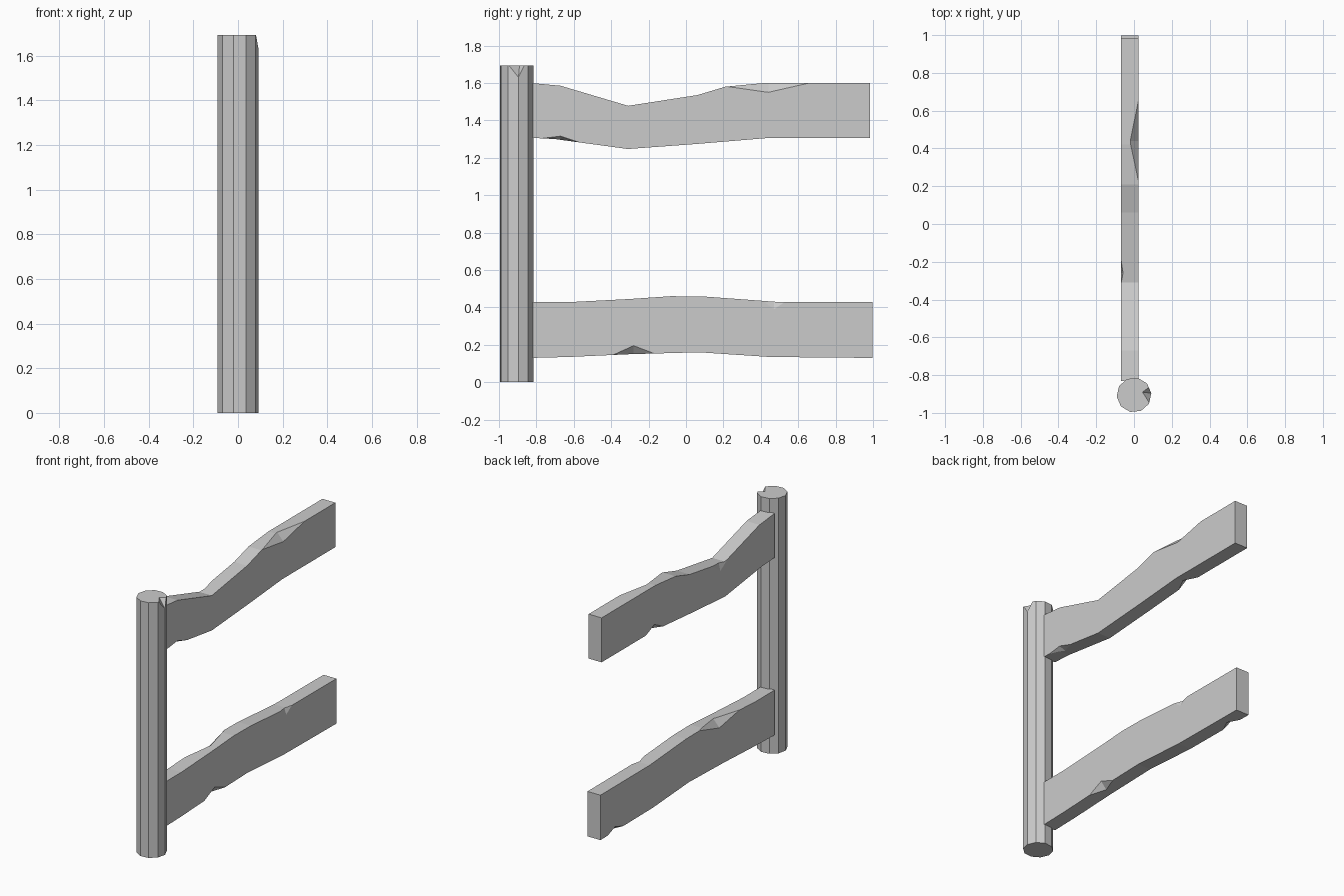
import bpy, bmesh, math
from mathutils import Vector

if "Cube" in bpy.data.objects:
    bpy.data.objects.remove(bpy.data.objects["Cube"])

X0, X1 = -0.07, 0.025  # rail thickness range


def make_object(name, bm):
    bmesh.ops.recalc_face_normals(bm, faces=bm.faces)
    mesh = bpy.data.meshes.new(name)
    bm.to_mesh(mesh)
    bm.free()
    ob = bpy.data.objects.new(name, mesh)
    bpy.context.collection.objects.link(ob)
    return ob


def carve(ob, chips):
    """Cut wedge chips; each is (edge end, edge end, point on cap, point on side)."""
    bm = bmesh.new()
    for chip in chips:
        a, b, p, q = (Vector(v) for v in chip)
        m = (p + q) / 2
        pts = [m + (a - m) * 1.6, m + (b - m) * 1.6, p + (p - q), q + (q - p)]
        vs = [bm.verts.new(v) for v in pts]
        for i, j, k in ((0, 1, 2), (0, 1, 3), (0, 2, 3), (1, 2, 3)):
            bm.faces.new((vs[i], vs[j], vs[k]))
    cutter = make_object("chip_cutter", bm)
    cutter.hide_render = True
    mod = ob.modifiers.new("chips", 'BOOLEAN')
    mod.operation = 'DIFFERENCE'
    mod.solver = 'EXACT'
    mod.object = cutter
    bpy.context.view_layer.objects.active = ob
    bpy.ops.object.modifier_apply(modifier=mod.name)
    bpy.data.objects.remove(cutter)


def height(profile, y):
    for (y0, z0), (y1, z1) in zip(profile, profile[1:]):
        if y <= y1:
            return z0 + (z1 - z0) * (y - y0) / (y1 - y0)
    return profile[-1][1]


def rail(name, top, bottom, chips):
    """Plank extruded along x from a side outline, then chipped along its edges."""
    bm = bmesh.new()
    face = bm.faces.new([bm.verts.new((X0, y, z)) for y, z in top + bottom[::-1]])
    ext = bmesh.ops.extrude_face_region(bm, geom=[face])
    verts = [g for g in ext["geom"] if isinstance(g, bmesh.types.BMVert)]
    bmesh.ops.translate(bm, verts=verts, vec=(X1 - X0, 0, 0))
    ob = make_object(name, bm)
    wedges = []
    for right, upper, y, w, dx, dz in chips:
        prof = top if upper else bottom
        x, z = (X1 if right else X0), height(prof, y)
        wedges.append(((x, y - w, height(prof, y - w)),
                       (x, y + w, height(prof, y + w)),
                       (x - dx if right else x + dx, y, z),
                       (x, y, z - dz if upper else z + dz)))
    carve(ob, wedges)


# Ten-sided post with a chipped top rim
bm = bmesh.new()
ring = [math.radians(5.5 + 36 * i) for i in range(10)]
base = bm.faces.new([bm.verts.new((0.092 * math.cos(t), -0.905 + 0.092 * math.sin(t), 0))
                     for t in ring])
ext = bmesh.ops.extrude_face_region(bm, geom=[base])
bmesh.ops.translate(bm, vec=(0, 0, 1.693),
                    verts=[g for g in ext["geom"] if isinstance(g, bmesh.types.BMVert)])
post = make_object("post", bm)
carve(post, [((0.085, -0.86, 1.693), (0.08, -0.945, 1.693),
              (0.045, -0.89, 1.693), (0.092, -0.896, 1.63))])

# Rails: chips are (right side, top edge, y, half length, width, depth)
rail("upper_rail",
     [(-0.83, 1.60), (-0.67, 1.585), (-0.31, 1.478), (0.06, 1.535), (0.21, 1.58),
      (0.42, 1.60), (0.985, 1.60)],
     [(-0.83, 1.307), (-0.7, 1.30), (-0.31, 1.247), (0.07, 1.275), (0.43, 1.305),
      (0.985, 1.305)],
     [(True, True, 0.44, 0.22, 0.045, 0.05), (True, False, -0.67, 0.1, 0.04, 0.02),
      (False, True, -0.26, 0.08, 0.012, 0.05), (False, False, 0.43, 0.09, 0.045, 0.04)])
rail("lower_rail",
     [(-0.83, 0.428), (-0.63, 0.428), (-0.3, 0.445), (-0.08, 0.46), (0.1, 0.458),
      (0.48, 0.43), (0.997, 0.428)],
     [(-0.83, 0.13), (-0.63, 0.135), (-0.3, 0.15), (0.07, 0.16), (0.45, 0.135),
      (0.997, 0.13)],
     [(True, False, -0.28, 0.11, 0.04, 0.045), (True, True, 0.47, 0.06, 0.015, 0.04),
      (False, True, -0.25, 0.21, 0.045, 0.05), (False, False, 0.84, 0.08, 0.04, 0.03)])
